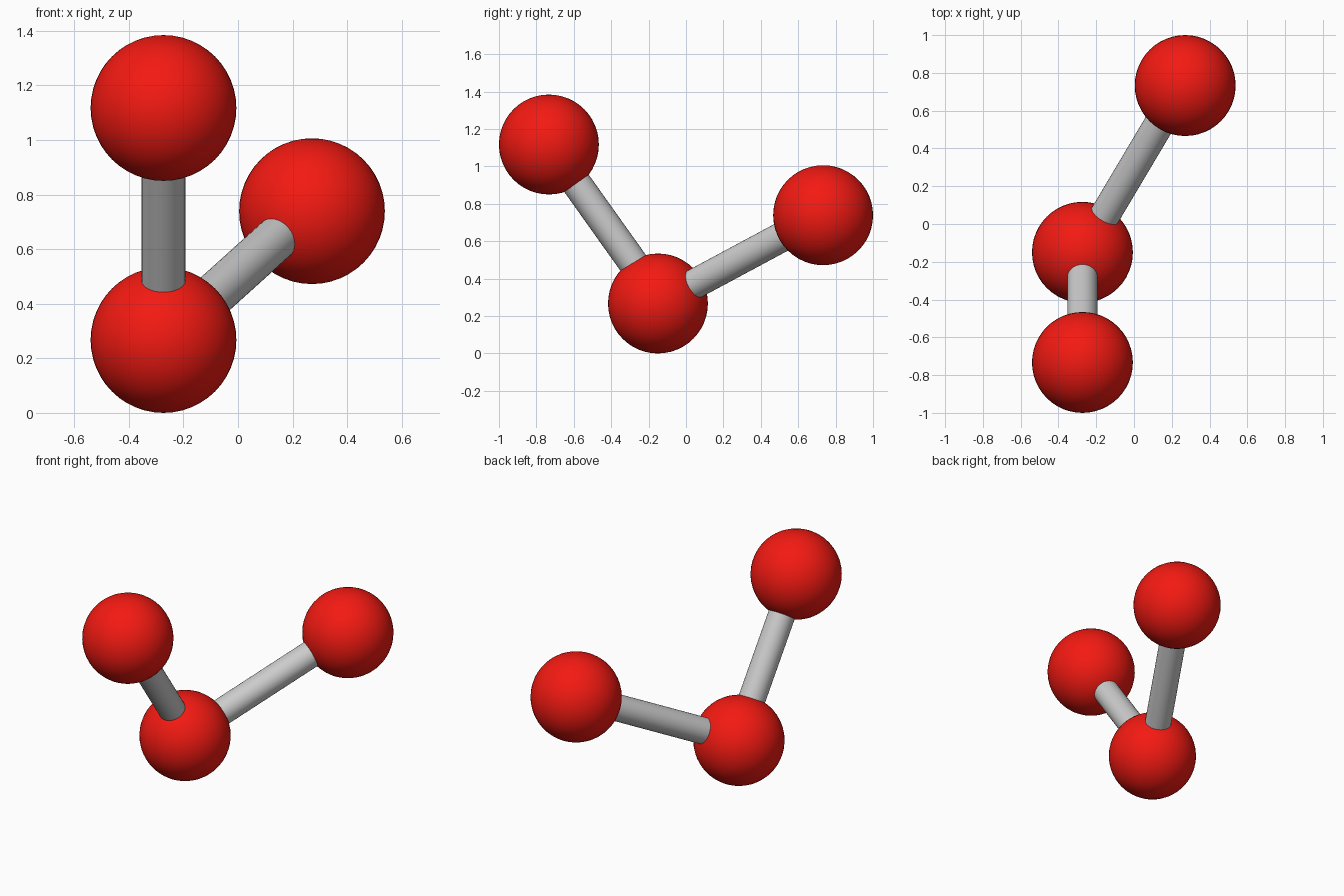
import bpy
from math import radians
from mathutils import Vector

if "Cube" in bpy.data.objects:
    bpy.data.objects.remove(bpy.data.objects["Cube"])

R_BALL, R_ROD = 0.267, 0.08

red = bpy.data.materials.new("red")
red.diffuse_color = (0.9, 0.01, 0.006, 1)
red.use_nodes = True
red.node_tree.nodes["Principled BSDF"].inputs["Base Color"].default_value = red.diffuse_color


def smooth():
    bpy.ops.object.shade_smooth_by_angle(angle=radians(40))


def ball(name, centre):
    bpy.ops.mesh.primitive_uv_sphere_add(
        segments=48, ring_count=24, radius=R_BALL, location=centre)
    ob = bpy.context.object
    ob.name = name
    ob.data.materials.append(red)
    smooth()


def rod(name, start, end):
    a, b = Vector(start), Vector(end)
    bpy.ops.mesh.primitive_cylinder_add(
        vertices=32, radius=R_ROD, depth=(b - a).length, location=(a + b) / 2,
        rotation=(b - a).to_track_quat('Z', 'Y').to_euler())
    bpy.context.object.name = name
    smooth()


# Three balls: lower centre, upper front, rear right
ball("centre_ball", (-0.273, -0.150, 0.267))
ball("front_ball", (-0.273, -0.733, 1.117))
ball("rear_ball", (0.271, 0.733, 0.739))

# Connecting rods, ends buried inside the balls
rod("front_rod", (-0.273, -0.128, 0.267), (-0.273, -0.733, 1.117))
rod("rear_rod", (-0.271, -0.150, 0.267), (0.254, 0.733, 0.741))
